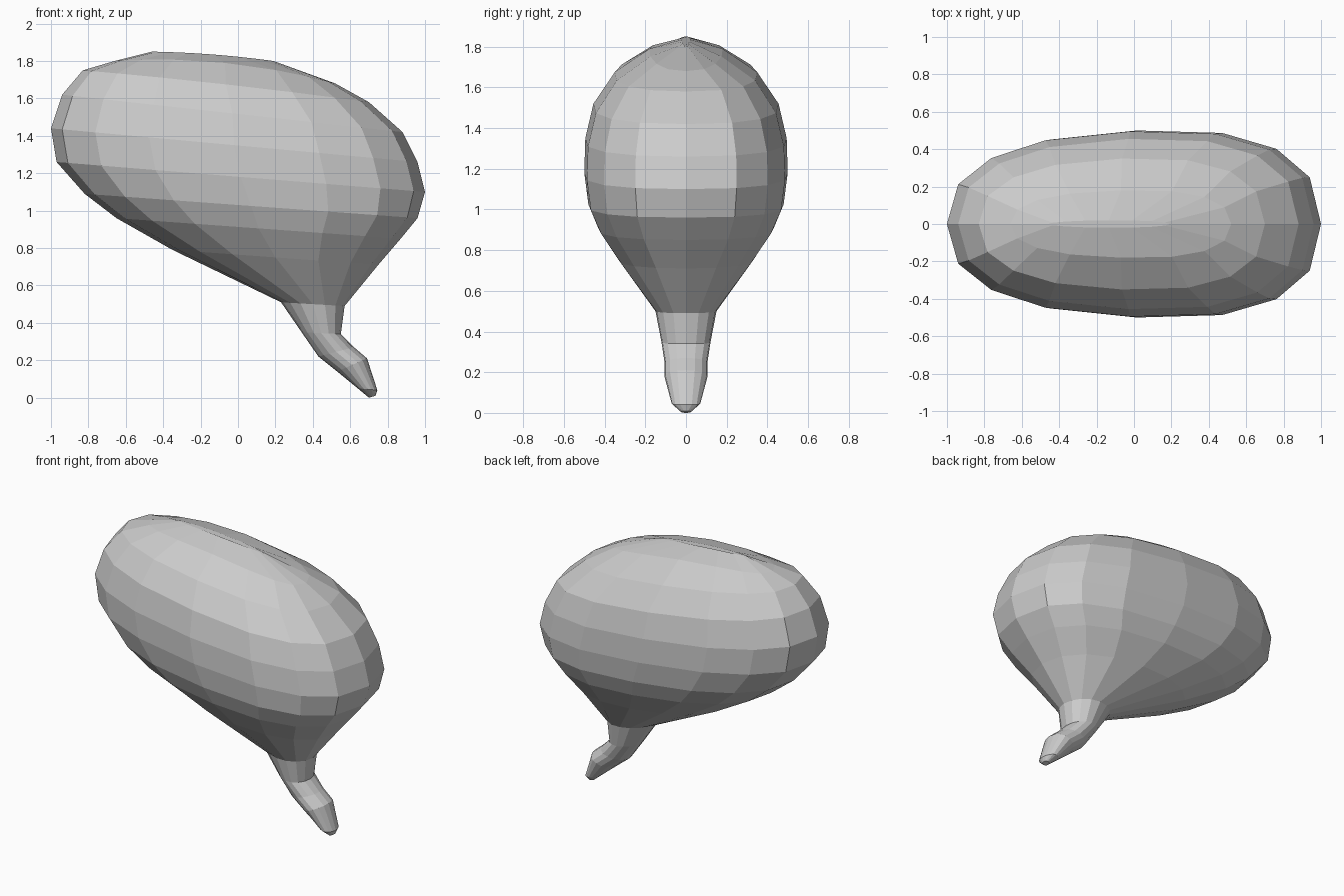
import bpy, bmesh
from math import sin, cos, pi, copysign

if "Cube" in bpy.data.objects:
    bpy.data.objects.remove(bpy.data.objects["Cube"])

SIDES = 16

# Each section: left x, left z, right x, right z, half width, upward bulge, roundness
stem = [
    (0.70, 0.01, 0.735, 0.02, 0.025, 0, 2.0),
    (0.64, 0.06, 0.745, 0.05, 0.07, 0, 2.0),
    (0.53, 0.15, 0.69, 0.22, 0.105, 0, 2.0),
    (0.43, 0.23, 0.62, 0.28, 0.105, 0, 2.0),
    (0.34, 0.36, 0.55, 0.35, 0.12, 0, 2.0),
]
body = [
    (0.23, 0.52, 0.57, 0.50, 0.15, 0, 2.0),
    (-0.35, 0.80, 0.75, 0.72, 0.33, 0, 2.2),
    (-0.65, 0.97, 0.87, 0.86, 0.43, 0, 2.4),
    (-0.82, 1.10, 0.96, 0.97, 0.48, 0, 2.5),
    (-0.97, 1.27, 1.00, 1.11, 0.50, 0, 2.5),
    (-1.00, 1.45, 0.96, 1.27, 0.495, 0, 2.5),
    (-0.94, 1.63, 0.88, 1.43, 0.455, 0, 2.5),
    (-0.83, 1.76, 0.70, 1.59, 0.35, 0.01, 2.5),
    (-0.66, 1.81, 0.52, 1.69, 0.18, 0.05, 2.5),
    (-0.46, 1.86, 0.19, 1.81, 0.02, 0.01, 2.0),
]


def rounded(value, power):
    return copysign(abs(value) ** (2 / power), value)


def add_ring(bm, lx, lz, rx, rz, half, bulge, power):
    """Egg-shaped loop strung between a left and a right outline point."""
    ring = []
    for i in range(SIDES):
        a = 2 * pi * i / SIDES
        t = rounded(cos(a), power)
        x = (lx + rx) / 2 + t * (rx - lx) / 2
        z = (lz + rz) / 2 + t * (rz - lz) / 2 + bulge * (1 - t * t)
        y = half * rounded(sin(a), power) * (1 + 0.08 * t)
        ring.append(bm.verts.new((x, y, z)))
    return ring


# Bulb and stem as one closed, faceted skin
bm = bmesh.new()
rings = [add_ring(bm, *s) for s in stem + body]
for low, high in zip(rings, rings[1:]):
    for i in range(SIDES):
        j = (i + 1) % SIDES
        bm.faces.new((low[i], low[j], high[j], high[i]))
bm.faces.new(rings[0][::-1])
bm.faces.new(rings[-1])
bmesh.ops.recalc_face_normals(bm, faces=bm.faces)

# Rest the stem tip on the ground
bmesh.ops.translate(bm, verts=bm.verts, vec=(0, 0, -min(v.co.z for v in bm.verts)))
mesh = bpy.data.meshes.new("bulb_with_stem")
bm.to_mesh(mesh)
bm.free()
bpy.context.collection.objects.link(bpy.data.objects.new("bulb_with_stem", mesh))
